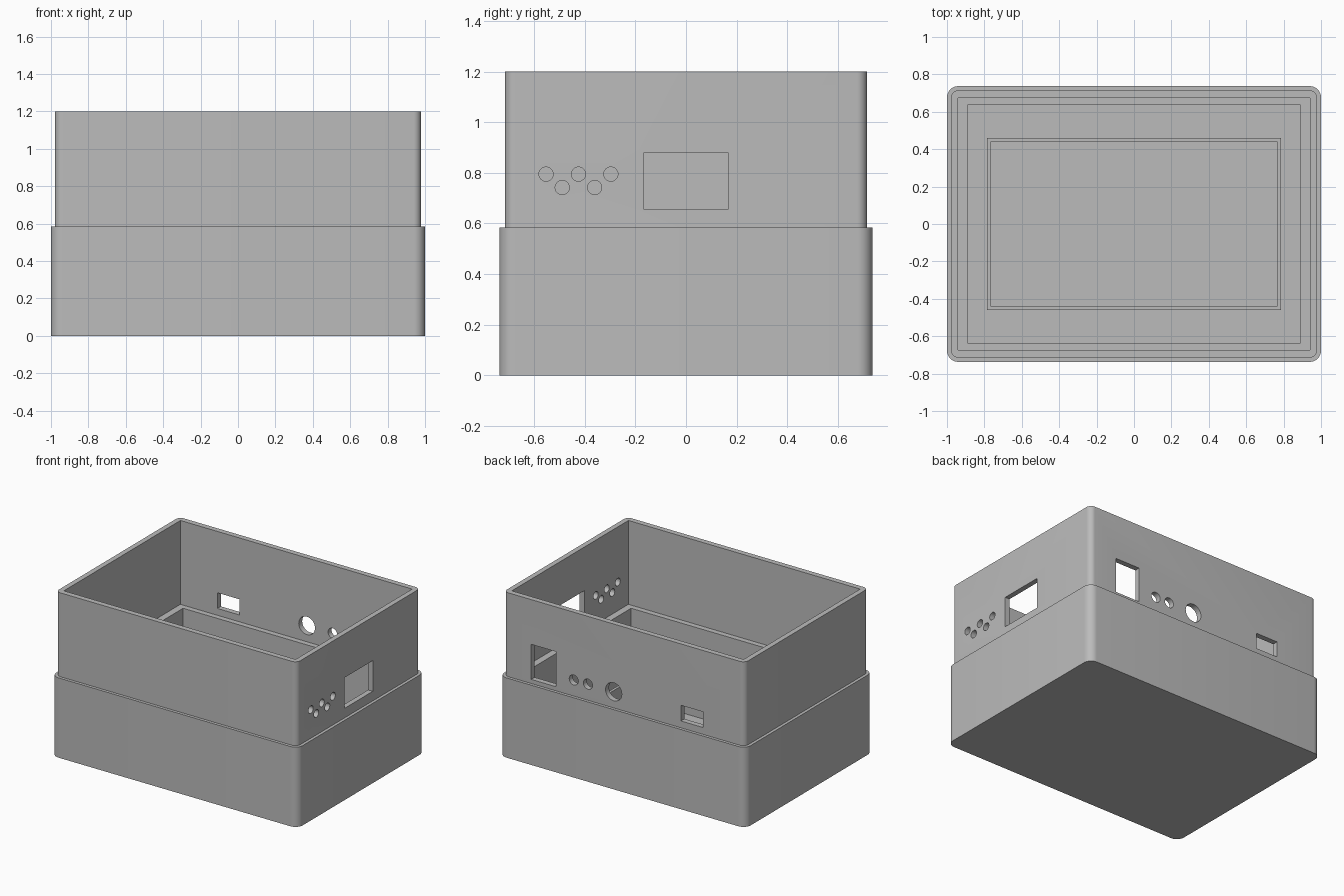
import bpy, bmesh, math

old = bpy.data.objects.get("Cube")
if old:
    bpy.data.objects.remove(old, do_unlink=True)

grey = bpy.data.materials.new("plain grey")
grey.use_nodes = True
colour = (0.5, 0.5, 0.5, 1)
grey.diffuse_color = colour
grey.node_tree.nodes["Principled BSDF"].inputs["Base Color"].default_value = colour


def make_object(name, bm):
    bmesh.ops.recalc_face_normals(bm, faces=bm.faces)
    mesh = bpy.data.meshes.new(name)
    bm.to_mesh(mesh)
    bm.free()
    mesh.materials.append(grey)
    ob = bpy.data.objects.new(name, mesh)
    bpy.context.collection.objects.link(ob)
    return ob


def rounded_ring(bm, hx, hy, r, z, steps=8):
    """Rounded rectangle of vertices, counter-clockwise."""
    ring = []
    for q, (sx, sy) in enumerate([(1, 1), (-1, 1), (-1, -1), (1, -1)]):
        for i in range(steps + 1):
            a = (q + i / steps) * math.pi / 2
            ring.append(bm.verts.new((sx * (hx - r) + r * math.cos(a),
                                      sy * (hy - r) + r * math.sin(a), z)))
    return ring


def box(name, x0, x1, y0, y1, z0, z1):
    bm = bmesh.new()
    bmesh.ops.create_cube(bm, size=1)
    for v in bm.verts:
        v.co = (x1 if v.co.x > 0 else x0, y1 if v.co.y > 0 else y0,
                z1 if v.co.z > 0 else z0)
    return make_object(name, bm)


def drill(x, y, z, r, axis):
    bm = bmesh.new()
    bmesh.ops.create_cone(bm, cap_ends=True, segments=32, radius1=r, radius2=r, depth=0.12)
    ob = make_object("hole_cutter", bm)
    ob.location = (x, y, z)
    ob.rotation_euler = (0, math.pi / 2, 0) if axis == "x" else (math.pi / 2, 0, 0)
    return ob


def cut(target, cutter):
    cutter.hide_render = True
    mod = target.modifiers.new("cut", "BOOLEAN")
    mod.operation, mod.solver, mod.object = "DIFFERENCE", "EXACT", cutter
    bpy.context.view_layer.objects.active = target
    bpy.ops.object.modifier_apply(modifier=mod.name)
    bpy.data.objects.remove(cutter, do_unlink=True)


STEP, TOP, FLOOR = 0.585, 1.2, 0.04

# Stepped outer body with rounded corners
bm = bmesh.new()
rings = [rounded_ring(bm, 1.0, 0.737, 0.06, 0), rounded_ring(bm, 1.0, 0.737, 0.06, STEP),
         rounded_ring(bm, 0.978, 0.715, 0.04, STEP), rounded_ring(bm, 0.978, 0.715, 0.04, TOP)]
for lower, upper in zip(rings, rings[1:]):
    for i in range(len(lower)):
        j = (i + 1) % len(lower)
        bm.faces.new((lower[i], lower[j], upper[j], upper[i]))
bm.faces.new(rings[0][::-1])
bm.faces.new(rings[-1])
body = make_object("enclosure_body", bm)

# Wide upper cavity and narrower lower cavity, leaving a ledge
cut(body, box("upper_cavity", -0.94, 0.94, -0.675, 0.675, STEP, TOP + 0.1))
cut(body, box("lower_cavity", -0.89, 0.89, -0.635, 0.635, FLOOR, STEP + 0.1))

# Right side: display window and five indicator holes
cut(body, box("window", 0.9, 1.02, -0.165, 0.165, 0.655, 0.88))
for i in range(5):
    cut(body, drill(0.96, -0.553 + i * 0.064, 0.742 if i % 2 else 0.795, 0.028, "x"))

# Back: socket openings, two small holes, one large hole
cut(body, box("tall_socket", 0.555, 0.755, 0.65, 0.76, 0.615, 0.872))
cut(body, box("small_socket", -0.64, -0.46, 0.65, 0.76, 0.635, 0.75))
for x, r in [(0.41, 0.037), (0.295, 0.037), (0.086, 0.066)]:
    cut(body, drill(x, 0.7, 0.703, r, "y"))

# Thin raised frame on the floor
frame = box("floor_frame", -0.785, 0.785, -0.46, 0.46, FLOOR - 0.01, 0.16)
cut(frame, box("frame_opening", -0.765, 0.765, -0.44, 0.44, 0, 0.3))

for ob in (body, frame):
    bpy.ops.object.select_all(action="DESELECT")
    ob.select_set(True)
    bpy.context.view_layer.objects.active = ob
    bpy.ops.object.shade_smooth_by_angle(angle=math.radians(30))
